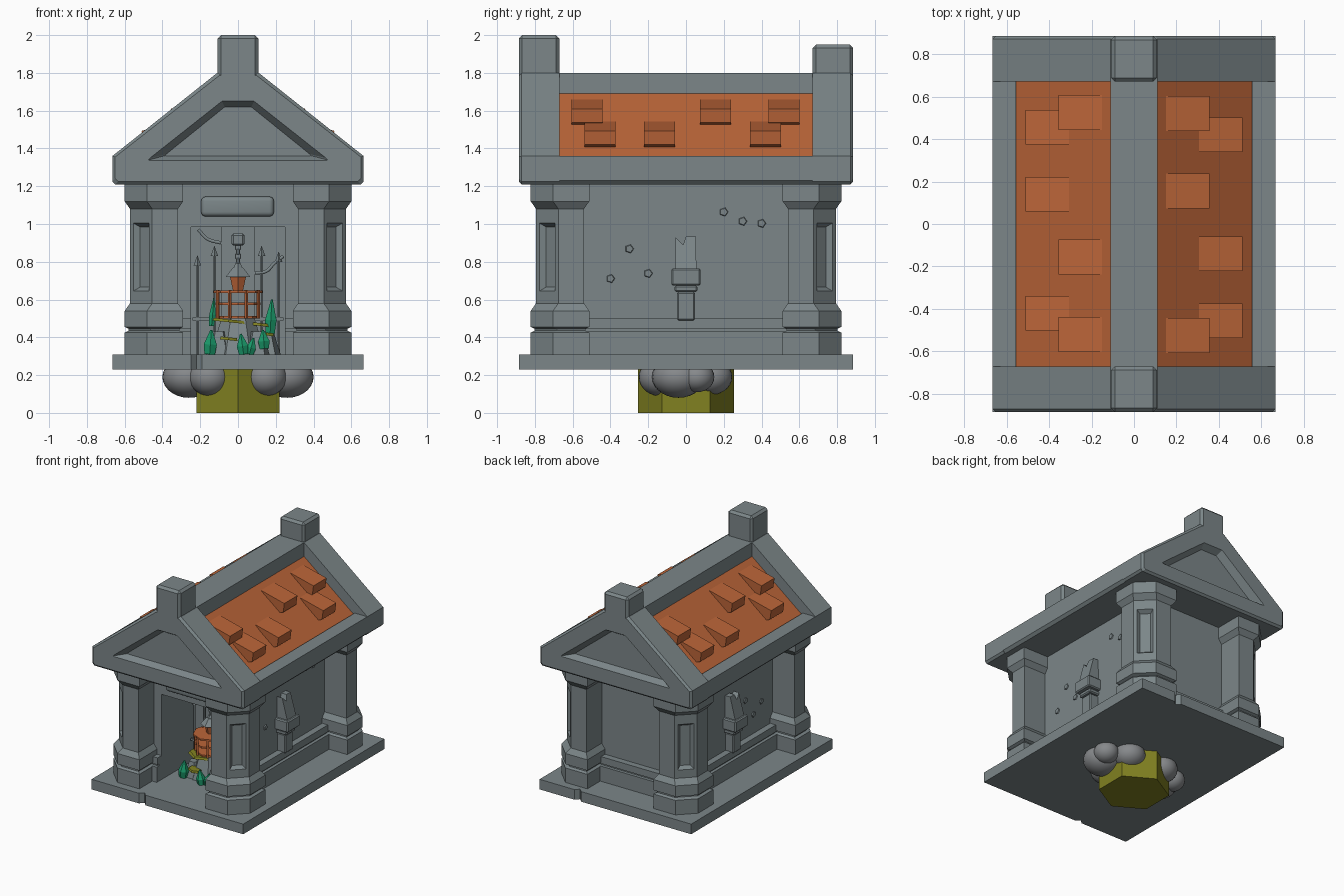
import bpy, bmesh, math, random
from mathutils import Matrix, Vector

cube = bpy.data.objects.get("Cube")
if cube:
    bpy.data.objects.remove(cube, do_unlink=True)


def material(name, rgb):
    m = bpy.data.materials.new(name)
    m.use_nodes = True
    m.diffuse_color = (*rgb, 1)
    m.node_tree.nodes["Principled BSDF"].inputs["Base Color"].default_value = (*rgb, 1)
    return m


STONE = material("blue_grey_stone", (0.2, 0.24, 0.25))
ORANGE = material("burnt_orange", (0.5, 0.13, 0.04))
OLIVE = material("olive", (0.22, 0.22, 0.015))
GREEN = material("emerald", (0.01, 0.31, 0.14))
SMOKE = material("smoke_grey", (0.24, 0.25, 0.26))


def finish(bm, name, *mats):
    bmesh.ops.recalc_face_normals(bm, faces=bm.faces)
    mesh = bpy.data.meshes.new(name)
    bm.to_mesh(mesh)
    bm.free()
    for m in mats:
        mesh.materials.append(m)
    ob = bpy.data.objects.new(name, mesh)
    bpy.context.collection.objects.link(ob)
    return ob


def loft_bm(rings):
    """Skin a stack of equal-length point loops and cap both ends."""
    bm = bmesh.new()
    loops = [[bm.verts.new(p) for p in ring] for ring in rings]
    n = len(loops[0])
    for a, b in zip(loops, loops[1:]):
        for i in range(n):
            j = (i + 1) % n
            bm.faces.new((a[i], a[j], b[j], b[i]))
    bm.faces.new(loops[0])
    bm.faces.new(loops[-1])
    bmesh.ops.recalc_face_normals(bm, faces=bm.faces)
    return bm


def loft(name, rings, mat):
    return finish(loft_bm(rings), name, mat)


def box(name, lo, hi, mat, bevel=0, segments=1):
    lo, hi = Vector(lo), Vector(hi)
    bm = bmesh.new()
    bmesh.ops.create_cube(bm, size=1)
    for v in bm.verts:
        v.co = (lo + hi) / 2 + v.co * (hi - lo)
    if bevel:
        bmesh.ops.bevel(bm, geom=bm.edges[:], offset=bevel, segments=segments,
                        profile=0.5, affect='EDGES')
    return finish(bm, name, mat)


def cone(name, pos, r1, r2, h, n, mat, rot=None):
    """Cylinder or cone standing on pos; rot tilts it about its foot."""
    bm = bmesh.new()
    bmesh.ops.create_cone(bm, cap_ends=True, segments=n, radius1=r1, radius2=r2, depth=h,
                          matrix=Matrix.Translation((0, 0, h / 2)))
    bm.transform(Matrix.Translation(pos) @ (rot or Matrix()))
    return finish(bm, name, mat)


def tube(name, points, radius, mat):
    cu = bpy.data.curves.new(name, 'CURVE')
    cu.dimensions = '3D'
    cu.bevel_depth, cu.bevel_resolution, cu.resolution_u = radius, 1, 5
    sp = cu.splines.new('BEZIER')
    sp.bezier_points.add(len(points) - 1)
    for bp, p in zip(sp.bezier_points, points):
        bp.co = p
        bp.handle_left_type = bp.handle_right_type = 'AUTO'
    cu.materials.append(mat)
    bpy.context.collection.objects.link(bpy.data.objects.new(name, cu))


def spin(angle, axis):
    return Matrix.Rotation(math.radians(angle), 4, axis)


# Hexagonal foot and the smoke puffs under the floor
cone("foot", (0, 0, 0), 0.255, 0.255, 0.24, 6, OLIVE, spin(0, 'Z'))
for s in (-1, 1):
    for x, y, r, d in ((.26, -.04, .14, .11), (.15, -.14, .11, .1),
                       (.15, .13, .115, .095), (.31, .06, .09, .08)):
        bm = bmesh.new()
        bmesh.ops.create_uvsphere(bm, u_segments=24, v_segments=14, radius=1)
        bm.transform(Matrix.Translation((s * x, y, .19)) @ Matrix.Diagonal((r, r, d, 1)))
        for f in bm.faces:
            f.smooth = True
        finish(bm, "smoke_puff", SMOKE)

# Floor slab with a chip in the front and back edges
W, D = .665, .885
plan = [(-W, -D), (-.25, -D), (-.22, -D + .03), (-.19, -D), (W, -D),
        (W, D), (.36, D), (.33, D - .03), (.3, D), (-W, D)]
loft("floor_slab", [[(x, y, z) for x, y in plan] for z in (.23, .31)], STONE)

# Solid walls around the front niche, each with a two-step plinth
blocks = {"rear_wall": (-.38, .38, -.2, .6), "left_jamb": (.25, .38, -.6, -.2),
          "right_jamb": (-.38, -.25, -.6, -.2)}
for name, (x0, x1, y0, y1) in blocks.items():
    box(name, (x0, y0, .31), (x1, y1, 1.22), STONE)
    for z0, z1, out in ((.31, .43, .06), (.43, .445, .035), (.445, .5, .05)):
        a = x0 - out if x0 < -.3 else x0
        b = x1 + out if x1 > .3 else x1
        c = y0 - out if y0 < -.5 else y0
        d = y1 + out if y1 > .5 else y1
        box(name + "_plinth", (a, c, z0), (b, d, z1), STONE)
box("lintel", (-.25, -.6, .985), (.25, -.2, 1.22), STONE)
plaque = box("door_plaque", (-.195, -.64, 1.04), (.19, -.59, 1.145), STONE, .024, 4)

# Corner columns: outer corner cut diagonally, with a sunk panel
def column_ring(sx, sy, h, c, z):
    pts = ((h, -h), (h, h - c), (h - c, h), (-h, h), (-h, -h))
    return [(sx * (.445 + x), sy * (.667 + y), z) for x, y in pts]


profile = ((.155, .31), (.155, .425), (.135, .435), (.135, .445), (.155, .455), (.155, .54),
           (.127, .58), (.127, .62), (.127, 1.03), (.127, 1.08), (.155, 1.12), (.155, 1.215))
for sx in (-1, 1):
    for sy in (-1, 1):
        bm = loft_bm([column_ring(sx, sy, h, .118, z) for h, z in profile])
        panel = [f for f in bm.faces if abs(f.normal.x) > .6 and abs(f.normal.y) > .6
                 and f.calc_center_median().z > .6 and f.calc_area() > .05]
        bmesh.ops.inset_individual(bm, faces=panel, thickness=.035)
        bmesh.ops.inset_individual(bm, faces=panel, thickness=.03, depth=-.03)
        finish(bm, "corner_column", STONE)

# Roof body: eaves, orange slopes and ridge beam in one profile
half = [(.645, 1.21), (W, 1.23), (W, 1.36), (.555, 1.36), (.555, 1.34), (.11, 1.69), (.11, 1.8)]
outline = half + [(-x, z) for x, z in reversed(half)]
bm = loft_bm([[(x, y, z) for x, z in outline] for y in (-.68, .68)])
for f in bm.faces:
    if .3 < f.normal.z < .95 and abs(f.normal.y) < .1:
        f.material_index = 1
finish(bm, "roof", STONE, ORANGE)

# Lifted roof tiles
tile = [(.15, 1.66), (.355, 1.61), (.345, 1.537), (.3, 1.52)]
for s in (-1, 1):
    for dx, dz, ys in ((0, 0, (-.525, .155, .52)), (.155, -.117, (-.455, -.14, .42))):
        for y in ys:
            loft("roof_tile", [[(s * (x + dx), s * y + e, z + dz) for x, z in tile]
                               for e in (-.082, .082)], ORANGE)

# Gable ends with a sunk pediment, and a block on each peak
def gable_ring(sy, y, pts):
    right = list(pts)
    return [(x, sy * y, z) for x, z in right + [(-x, z) for x, z in reversed(right)]]


full = [(.65, 1.21), (W, 1.225), (W, 1.36), (.11, 1.8)]
edge = [(.635, 1.225), (.65, 1.24), (.65, 1.355), (.1, 1.785)]
rim = [(.46, 1.335), (.475, 1.338), (.465, 1.35), (.085, 1.65)]
sunk = [(.38, 1.36), (.385, 1.362), (.38, 1.37), (.07, 1.62)]
for sy, top in ((-1, 2), (1, 1.95)):
    loft("gable", [gable_ring(sy, y, p) for y, p in
                   ((.67, full), (D - .015, full), (D, edge), (D, rim), (D - .05, sunk))], STONE)
    ys = sorted((sy * .67, sy * D))
    box("peak_block", (-.108, ys[0], 1.7), (.108, ys[1], top), STONE, .018)

# Wall sconces with a horned flame, and small stones set in the side walls
random.seed(4)
flame = [(-.055, .765), (.055, .765), (.052, .935), (0, .935), (-.015, .89), (-.055, .93)]
for s in (-1, 1):
    for z0, z1, w, d in ((.49, .64, .048, .07), (.64, .675, .06, .085), (.675, .765, .078, .11)):
        x = sorted((s * .37, s * (.38 + d)))
        box("sconce", (x[0], -w, z0), (x[1], w, z1), STONE, .008)
    loft("sconce_flame", [[(s * (.38 + t * (1 - (z - .765) * 3)), y, z) for y, z in flame]
                          for t in (0, .09)], STONE)
    for i in range(9):
        y, z = -.4 + i * .1, random.uniform(.6, 1.1)
        if abs(y) > .1:
            cone("wall_stone", (s * .38, y, z), .024, .02, .007, 5, STONE, spin(s * 90, 'Y'))

# Niche: back pilaster and spiked fence
box("niche_pilaster", (-.09, -.215, .31), (.09, -.195, .985), STONE)
box("fence_rail", (-.24, -.25, .49), (.24, -.235, .505), STONE)
for x, top in ((-.215, .78), (-.125, .83), (.125, .83), (.215, .8)):
    cone("fence_post", (x, -.24, .31), .01, .01, top - .31, 6, STONE)
    cone("fence_spike", (x, -.24, top), .02, 0, .055, 4, STONE)
tube("branch", [(.09, -.24, .74), (.15, -.24, .75), (.19, -.24, .79), (.24, -.24, .83)], .01, STONE)
tube("branch", [(-.21, -.23, .97), (-.16, -.23, .92), (-.09, -.23, .9)], .01, STONE)

# Rocky mound with moss ledges and crystals
Y = -.34
cone("mound", (0, Y, .31), .15, .09, .19, 7, STONE)
for x, y, z, r in ((-.1, -.41, .31, .07), (.1, -.42, .31, .07), (.15, -.3, .31, .08)):
    cone("mound_rock", (x, y, z), r, r * .5, .12, 5, STONE)
for x, y, z, r in ((-.05, Y - .04, .48, .1), (-.05, Y - .12, .385, .055),
                   (.12, Y, .46, .07), (.15, Y - .04, .41, .045)):
    cone("moss_ledge", (x, y, z), r, r * .9, .015, 6, OLIVE, spin(6, 'Y'))
for x, y, z, r, h, a in ((-.15, -.47, .31, .04, .13, 4), (.03, -.5, .31, .035, .11, -8),
                         (.06, -.48, .31, .03, .09, 15), (.17, -.36, .42, .035, .18, 3),
                         (.14, -.46, .34, .035, .1, -5), (-.14, -.28, .46, .02, .15, 5)):
    cone("crystal", (x, y, z), r * .8, r, h * .4, 6, GREEN, spin(a, 'Y'))
    tip = spin(a, 'Y') @ Vector((0, 0, h * .4))
    cone("crystal_tip", Vector((x, y, z)) + tip, r, r * .15, h * .6, 6, GREEN, spin(a, 'Y'))

# Railed platform and hanging lantern
for z, r in ((.5, .11), (.57, .12), (.635, .13)):
    cone("platform_ring", (0, Y, z), r, r, .014, 8, ORANGE)
for i in range(8):
    a = math.tau * (i + .5) / 8
    cone("platform_post", (.115 * math.cos(a), Y + .115 * math.sin(a), .5), .009, .009, .15, 4, ORANGE)
cone("lantern_body", (0, Y, .645), .03, .05, .08, 6, ORANGE)
cone("lantern_roof", (0, Y, .72), .075, .03, .05, 6, STONE)
cone("lantern_cap", (0, Y, .77), .025, .012, .03, 6, STONE)
for i in range(4):
    w = .016 if i % 2 else .01
    box("chain_link", (-w, Y - .026 + w, .79 + i * .024), (w, Y + .026 - w, .82 + i * .024), STONE, .004)
box("lantern_hanger", (-.035, Y - .03, .885), (.035, Y + .03, .95), STONE, .01)
box("hanger_arm", (-.015, Y, .92), (.015, -.2, .945), STONE)

# Smooth the rounded plaque
bpy.ops.object.select_all(action='DESELECT')
plaque.select_set(True)
bpy.context.view_layer.objects.active = plaque
bpy.ops.object.shade_smooth_by_angle()
